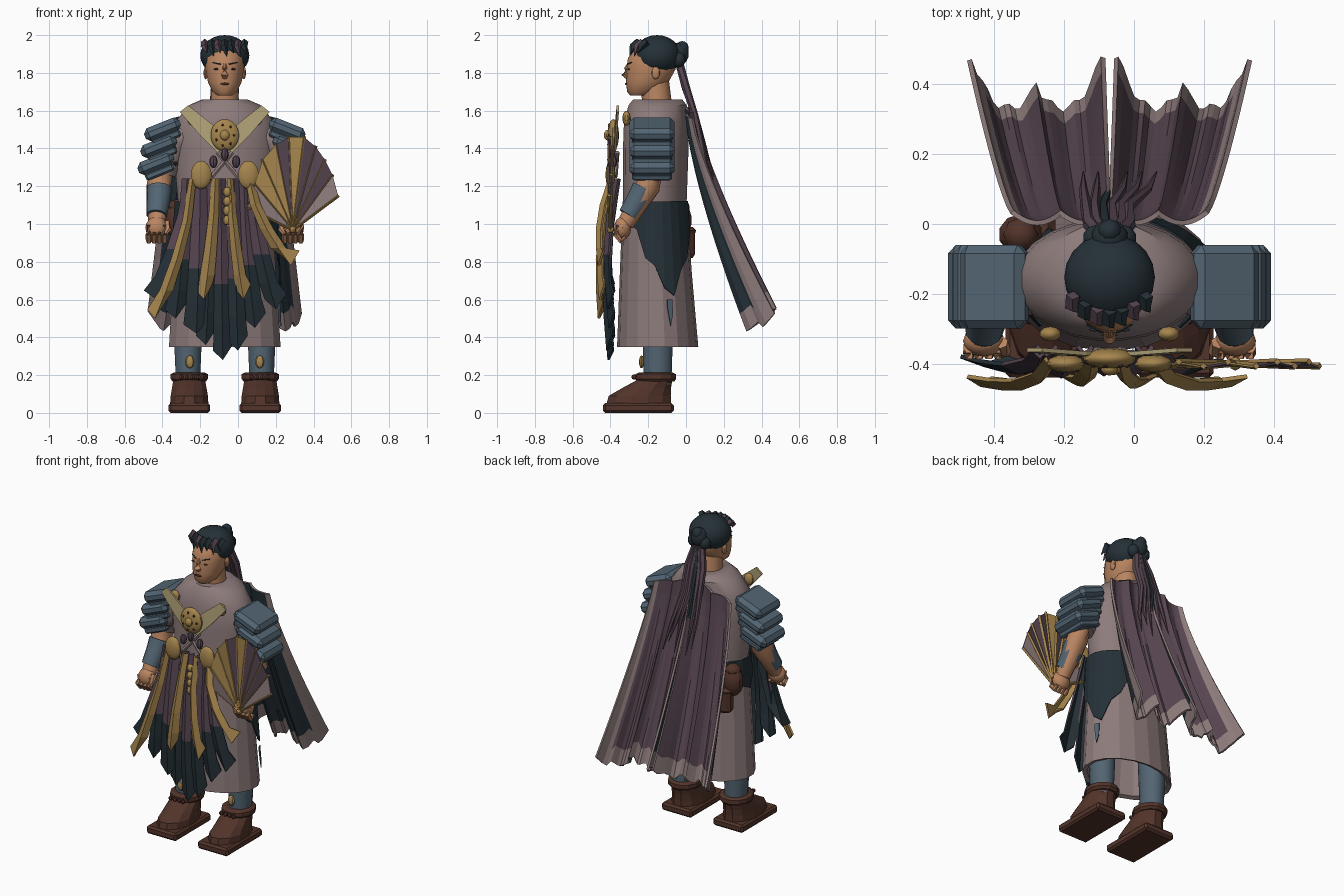
import bpy, bmesh, math, random
from mathutils import Vector, Matrix

random.seed(4)
if "Cube" in bpy.data.objects:
    bpy.data.objects.remove(bpy.data.objects["Cube"], do_unlink=True)
CX = -0.07  # body axis


def material(name, *rgb):
    m = bpy.data.materials.new(name)
    m.use_nodes = True
    m.diffuse_color = (*rgb, 1)
    m.node_tree.nodes["Principled BSDF"].inputs["Base Color"].default_value = (*rgb, 1)
    return m


LILAC = material("dusty lilac", .27, .2, .2)
PURPLE = material("dark purple", .095, .06, .082)
DARK = material("dark teal", .018, .03, .038)
STEEL = material("blue grey", .085, .13, .17)
GOLD = material("old gold", .38, .235, .075)
PALE = material("pale gold", .45, .37, .19)
SKIN = material("skin", .49, .235, .12)
BROWN = material("brown leather", .085, .034, .023)


def finish(name, bm, mats, smooth=True, normals=True):
    if normals:
        bmesh.ops.recalc_face_normals(bm, faces=bm.faces)
    me = bpy.data.meshes.new(name)
    bm.to_mesh(me)
    bm.free()
    ob = bpy.data.objects.new(name, me)
    bpy.context.collection.objects.link(ob)
    for m in mats:
        me.materials.append(m)
    if smooth:
        bpy.ops.object.select_all(action='DESELECT')
        ob.select_set(True)
        bpy.context.view_layer.objects.active = ob
        bpy.ops.object.shade_smooth_by_angle(angle=math.radians(35))
    return ob


def skin_rings(name, rings, mat, smooth=True):
    bm = bmesh.new()
    loops = [[bm.verts.new(p) for p in r] for r in rings]
    n = len(loops[0])
    for a, b in zip(loops, loops[1:]):
        for i in range(n):
            bm.faces.new((a[i], a[(i + 1) % n], b[(i + 1) % n], b[i]))
    bm.faces.new(loops[0])
    bm.faces.new(loops[-1])
    return finish(name, bm, [mat], smooth)


def loft(name, profile, mat, seg=20, cx=CX, smooth=True):
    """Profile rows: height, centre y, radius x, radius y."""
    angles = [2 * math.pi * (i + .5) / seg for i in range(seg)]
    return skin_rings(name, [[(cx + rx * math.cos(a), cy + ry * math.sin(a), z) for a in angles]
                             for z, cy, rx, ry in profile], mat, smooth)


def tube(name, pts, mat, seg=10):
    """Points: x, y, z, radius."""
    ps = [Vector(p[:3]) for p in pts]
    rings = []
    for i, p in enumerate(ps):
        d = ps[min(i + 1, len(ps) - 1)] - ps[max(i - 1, 0)]
        q = d.to_track_quat('Z', 'Y')
        rings.append([p + q @ Vector((math.cos(t), math.sin(t), 0)) * pts[i][3]
                      for t in (2 * math.pi * k / seg for k in range(seg))])
    return skin_rings(name, rings, mat)


def ball(name, loc, scale, mat, seg=14):
    bm = bmesh.new()
    bmesh.ops.create_uvsphere(bm, u_segments=seg, v_segments=seg // 2 + 2, radius=1)
    bm.transform(Matrix.Translation(loc) @ Matrix.Diagonal((*scale, 1)))
    return finish(name, bm, [mat])


def box(name, loc, size, mat, turn=0, bevel=.024):
    bm = bmesh.new()
    bmesh.ops.create_cube(bm, size=1)
    bm.transform(Matrix.Diagonal((*size, 1)))
    bmesh.ops.bevel(bm, geom=bm.edges[:], offset=bevel, segments=1, affect='EDGES')
    bm.transform(Matrix.Translation(loc) @ Matrix.Rotation(turn, 4, 'Y'))
    return finish(name, bm, [mat], False)


def sheet(name, rows, mats, rule, thick, back=0, rim=0):
    """Grid of points thickened into cloth; rule(row, column) picks the colour of a face."""
    bm = bmesh.new()
    g = [[bm.verts.new(p) for p in r] for r in rows]
    for i in range(len(g) - 1):
        for j in range(len(g[0]) - 1):
            f = bm.faces.new((g[i][j], g[i][j + 1], g[i + 1][j + 1], g[i + 1][j]))
            f.material_index = rule(i, j)
    ob = finish(name, bm, mats, False, False)
    mod = ob.modifiers.new("thickness", 'SOLIDIFY')
    mod.thickness = thick
    mod.material_offset, mod.material_offset_rim = back, rim
    return ob


def ribbon(name, pts, mat, tip):
    """Hanging folded strip with a pointed end; points are x, y, z, width."""
    rows = []
    for k, (x, y, z, w) in enumerate(pts):
        up = .08 if k == len(pts) - 1 else 0
        rows.append([(x + w / 2, y, z + up), (x, y - .025, z), (x - w / 2, y, z + up * .6)])
    return sheet(name, rows, [mat, tip], lambda i, j: int(i >= len(pts) - 3 and mat != tip), .012, 1)


# Robe: smooth chest, faceted skirt hollow under the hem
CHEST = [(1.66, -.15, .12, .13), (1.63, -.15, .19, .155), (1.54, -.16, .265, .17),
         (1.4, -.16, .275, .175), (1.12, -.165, .25, .17)]
SKIRT = [(1.12, -.165, .25, .17), (.75, -.16, .275, .19), (.35, -.15, .3, .215)]
loft("robe_chest", CHEST, LILAC, 24)
loft("robe_skirt", SKIRT + [(.36, -.15, .27, .19), (.6, -.15, .24, .16)], LILAC, 18, CX, False)


def skirt_patch(name, top, hem, a0, a1, side, mat):
    """Ragged cloth lying on the skirt between two angles, ending at the hem heights."""
    rows = []
    for r in range(6):
        row = []
        for k, low in enumerate(hem):
            a = a0 + (a1 - a0) * k / (len(hem) - 1)
            z = top + (low - top) * r / 5
            t = (1.12 - z) / .77
            row.append((CX + side * (.266 + .05 * t) * math.cos(a), -.165 + .015 * t + (.186 + .045 * t) * math.sin(a), z))
        rows.append(row)
    sheet(name, rows, [mat], lambda i, j: 0, .006)


skirt_patch("left_hip_panel", 1.12, (1.0, .97, .82, .78, .66, .62, .76, .82, .95), -.75, 1.15, 1, DARK)
skirt_patch("right_hip_panel", 1.12, (.95, .98, .92, .95, .9, .96), -.75, .9, -1, DARK)
skirt_patch("left_hip_stain", .6, (.56, .46, .52), .25, .38, 1, STEEL)

# Cloak: two pleated halves, purple outside, dark inside, with pale frayed edges
COLS, ROWS = 24, 12
for s in (-1, 1):
    fray = [random.uniform(-.025, .025) for c in range(COLS + 1)]
    rows = []
    for r in range(ROWS + 1):
        v = r / ROWS
        row = []
        for c in range(COLS + 1):
            u = c / COLS
            fold = abs(math.sin(2 * math.pi * u)) ** .9
            ripple = .012 * math.sin(u * 37) * v
            d = (.005 + .27 * u) * (1 - v) + (.025 + .37 * u) * v
            y = .04 + .44 * v ** 1.25 - fold * (.03 + .11 * v) + ripple
            y -= .07 * v * math.exp(-((u - .5) / .15) ** 2)
            z = 1.63 - .07 * u * (1 - v) - 1.06 * v - (.08 * fold - fray[c] + .05 * u) * v
            row.append((CX + s * d, y, z))
        rows.append(row[::s])
    outer = (COLS - 1, COLS - 2) if s > 0 else (0, 1)
    sheet("cloak_half", rows, [PURPLE, DARK, LILAC],
          lambda i, j: 2 if i >= ROWS - 1 or j in outer else 0, .014, 1, 2)

# Head
loft("neck", [(1.6, -.15, .08, .08), (1.76, -.165, .07, .075)], SKIN, 14)
loft("head", [(1.68, -.245, .04, .05), (1.7, -.23, .065, .082), (1.75, -.205, .09, .112),
              (1.82, -.185, .103, .13), (1.88, -.18, .103, .127), (1.93, -.17, .085, .095),
              (1.95, -.165, .05, .06)], SKIN, 18)
tube("nose", [(CX, -.297, 1.86, .008), (CX, -.316, 1.82, .013), (CX, -.325, 1.793, .019), (CX, -.305, 1.775, .014)], SKIN, 10)
ball("mouth", (CX, -.318, 1.742), (.025, .006, .006), BROWN, 10)
for s in (-1, 1):
    ball("ear", (CX + s * .101, -.16, 1.8), (.012, .022, .034), SKIN, 10)
    ball("eye", (CX + s * .043, -.303, 1.82), (.017, .005, .005), DARK, 10)
    tube("brow", [(CX + s * .022, -.309, 1.846, .004), (CX + s * .065, -.288, 1.856, .003)], DARK, 6)

# Hair, bun, forelocks and ponytail
ball("hair", (CX, -.153, 1.892), (.13, .126, .108), DARK, 20)
for x, y, z, r in ((0, -.04, 1.9, .055), (.04, -.04, 1.87, .038), (-.04, -.04, 1.87, .038), (0, -.02, 1.93, .035)):
    ball("bun", (CX + x, y, z), (r, r, r * 1.1), DARK, 10)
for k in range(7):
    x = CX - .105 + .035 * k
    y = -.225 - .045 * math.sin(math.pi * k / 6)
    tube("forelock", [(x, y + .02, 1.965, .02), (x - .004, y - .012, 1.94, .019),
                      (x + .012, y - .028, 1.905 - .02 * (k % 2), .001)], PURPLE if k in (0, 2, 5) else DARK, 4)
for k in range(6):
    x = CX + .022 * (k - 2.5)
    tube("ponytail_lock", [(CX + .3 * (x - CX), -.04, 1.87, .022), (x, .0, 1.72, .022), (x * 1.1, .05, 1.57, .017),
                           (x + .015 * k - .02, .1, 1.4 - .03 * (k % 3), .012),
                           (x + .02 * k - .02, .15, 1.25 - .06 * (k % 2), .002)], DARK if k == 2 else PURPLE, 6)

# Limbs, armour and boots on both sides
for s in (-1, 1):
    X = lambda d: CX + s * d
    tube("sleeve", [(X(.16), -.17, 1.48, .085), (X(.27), -.175, 1.44, .09), (X(.33), -.18, 1.27, .075)], LILAC, 12)
    tube("arm", [(X(.33), -.18, 1.33, .066), (X(.35), -.2, 1.2, .066), (X(.36), -.32, 1.0, .045)], SKIN, 12)
    tube("bracer", [(X(.347), -.22, 1.19, .067), (X(.35), -.25, 1.13, .064), (X(.36), -.305, 1.045, .055)], STEEL, 12)
    ball("palm", (X(.36), -.335, .98), (.06, .045, .06), SKIN, 12)
    for k in range(4):
        x = X(.318 + .028 * k)
        tube("finger", [(x, -.355, .99, .018), (x, -.372, .945, .018), (x, -.345, .91, .016), (x, -.32, .93, .01)], SKIN, 6)
    tube("thumb", [(X(.31), -.34, 1.01, .02), (X(.3), -.365, .97, .018), (X(.315), -.375, .94, .01)], SKIN, 6)
    for d, z in ((.33, 1.5), (.35, 1.41), (.365, 1.32)):
        box("shoulder_plate", (X(d), -.18, z), (.2, .24, .075), STEEL, s * .38)
        box("shoulder_plate_lining", (X(d - .02), -.18, z - .045), (.16, .21, .04), STEEL, s * .38, .01)
    loft("leg", [(.15, -.15, .065, .075), (.3, -.15, .072, .08), (.62, -.15, .085, .09)], STEEL, 12, X(.195))
    ball("shin_ornament", (X(.185), -.235, .27), (.024, .014, .034), GOLD, 8)
    box("boot_sole", (X(.188), -.252, .026), (.22, .375, .052), BROWN, 0, .012)
    loft("boot", [(.045, -.25, .105, .178), (.09, -.245, .102, .17), (.13, -.21, .095, .135),
                  (.17, -.17, .088, .1), (.2, -.155, .085, .09)], BROWN, 12, X(.188), False)
    loft("boot_cuff", [(.165, -.16, .09, .1), (.18, -.16, .102, .112), (.205, -.16, .102, .11), (.215, -.16, .08, .09)],
         BROWN, 12, X(.188), False)
    for k in range(4):
        ball("cuff_bead", (X(.14 + .03 * k), -.275, .19), (.014, .014, .014), BROWN, 6)

    # Chest straps and round ornaments
    rows = [[(X(d + w), y, z - w * .8), (X(d - w), y, z + w * .8)][::-s]
            for d, y, z, w in ((.215, -.355, 1.61, .022), (.1, -.365, 1.5, .034), (.01, -.37, 1.4, .028))]
    sheet("chest_strap", rows, [PALE], lambda i, j: 0, .012)
    tube("cross_strap", [(X(-.04), -.365, 1.38, .013), (X(.07), -.375, 1.25, .013)], LILAC, 6)
    ball("hip_disc", (X(.125), -.4, 1.26), (.056, .026, .075), GOLD, 14)
    ball("collar_clasp", (X(.17), -.315, 1.56), (.032, .022, .04), GOLD, 10)
    ball("tassel_knob", (X(.06), -.385, 1.33), (.022, .02, .034), PURPLE, 8)

# Small spikes on the right sleeve
for k in range(5):
    x = -.33 - .02 * (k % 2)
    tube("sleeve_spike", [(x, -.24, 1.48 - .04 * k, .014), (x - .01, -.275, 1.485 - .04 * k, .003)], PURPLE, 5)

# Central medallion with a ring of inlays
ball("medallion", (CX, -.385, 1.47), (.076, .03, .085), GOLD, 18)
ball("medallion_boss", (CX, -.415, 1.47), (.026, .02, .028), GOLD, 10)
for k in range(7):
    a = 2 * math.pi * k / 7
    ball("medallion_inlay", (CX + .05 * math.cos(a), -.405, 1.47 + .056 * math.sin(a)), (.008, .008, .008), BROWN, 6)
ball("medallion_drop", (CX, -.395, 1.37), (.02, .02, .035), PURPLE, 8)
for k in range(4):
    ball("pendant_bead", (CX + .012, -.415, 1.17 - .05 * k), (.024, .018, .026), GOLD, 8)

# Hanging front strips: top x, bottom x, bottom height, width, gold or cloth
STRIPS = [(-.25, -.43, .6, .12, 0), (-.27, -.33, .5, .1, 0), (-.2, -.22, .42, .12, 0), (-.14, -.17, .36, .09, 0),
          (-.09, -.08, .28, .09, 0), (-.02, .0, .33, .09, 0), (.03, .09, .45, .1, 0), (.07, .2, .55, .1, 0),
          (-.24, -.44, .5, .07, 1), (-.12, -.18, .6, .075, 1), (-.04, .03, .6, .065, 1), (.06, .28, .78, .08, 1)]
for n, (x0, x1, low, w, gold) in enumerate(STRIPS):
    front = -.385 - .02 * gold - .006 * (n % 3)
    pts = []
    for t in (0, .3, .58, .8, 1):
        x = x0 + (x1 - x0) * t ** 1.6
        y = front + .03 * (1 - t) - .035 * math.sin(math.pi * t) - .025 * gold * t
        pts.append((x, y, 1.24 + (low - 1.24) * t, w * (.55 + .6 * t)))
    ribbon("gold_strip" if gold else "cloth_strip", pts, GOLD if gold else PURPLE, GOLD if gold else DARK)

# Folding fan
PIVOT = Vector((.29, -.4, .97))
TIPS = [(.05, 1.09), (.09, 1.21), (.13, 1.34), (.2, 1.42), (.27, 1.46), (.35, 1.46), (.41, 1.41), (.46, 1.34), (.5, 1.26), (.53, 1.15)]
tips = [Vector((x, -.395 - .012 * (k % 2), z)) for k, (x, z) in enumerate(TIPS)]
LEAF = (2, 1, 1, 0, 1, 0, 0, 0, 2)
sheet("fan_leaf", [[PIVOT.lerp(t, f) for t in tips] for f in (1, .15)], [PURPLE, GOLD, LILAC], lambda i, j: LEAF[j], .006)
for t in tips:
    tube("fan_rib", [(*PIVOT, .009), (*PIVOT.lerp(t, 1.01), .01)], GOLD, 4)
ball("fan_pivot", PIVOT, (.018, .02, .018), GOLD, 8)

# Pouches at the right hip
ball("pouch", (-.325, -.03, 1.02), (.065, .06, .1), BROWN, 10)
ball("pouch_flap", (-.325, -.03, 1.09), (.05, .05, .04), BROWN, 8)
loft("flask", [(.82, .0, .04, .035), (.84, .0, .055, .048), (.95, .0, .055, .048), (.965, .0, .063, .054), (.985, .0, .04, .035)],
     BROWN, 10, -.285, False)
